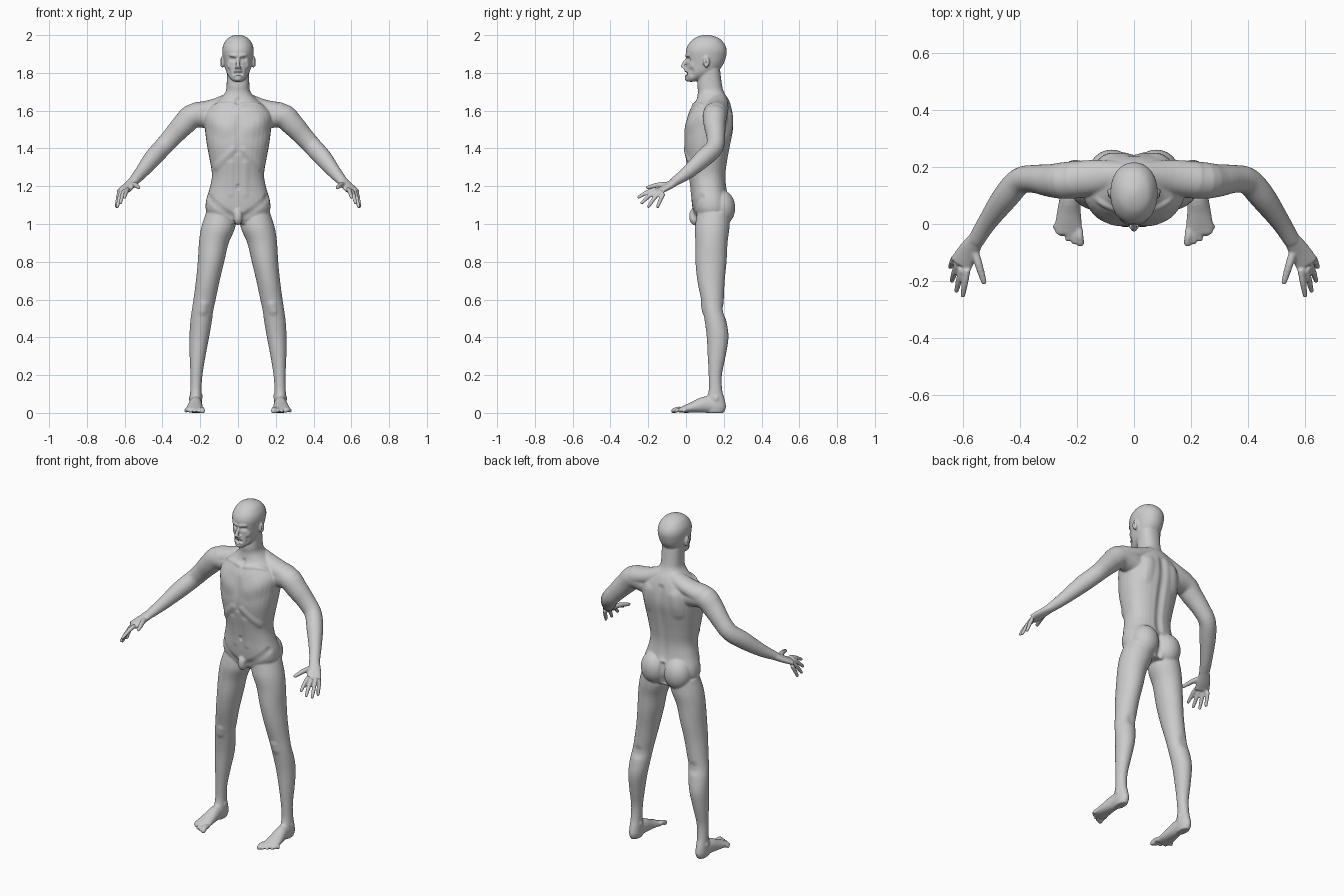
import bpy
import bmesh
from math import cos, sin, tau, copysign
from mathutils import Vector, Matrix
from mathutils.geometry import intersect_point_line

# Everything is measured in hundredths of a unit and scaled down at the end.
UNIT = 0.01
SIDES = (1, -1)

default_cube = bpy.data.objects.get("Cube")
if default_cube:
    bpy.data.objects.remove(default_cube, do_unlink=True)

skin = bpy.data.materials.new("grey skin")
skin.use_nodes = True
skin_color = (0.6, 0.6, 0.6, 1)
skin.diffuse_color = skin_color
skin.node_tree.nodes["Principled BSDF"].inputs["Base Color"].default_value = skin_color

bm = bmesh.new()


def smooth_rows(rows, steps=4):
    """Catmull-Rom interpolation through rows of numbers."""
    rows = [Vector(row) for row in rows]
    padded = [rows[0]] + rows + [rows[-1]]
    result = []
    for a, b, c, d in zip(padded, padded[1:], padded[2:], padded[3:]):
        for step in range(steps):
            t = step / steps
            result.append(b + (c - a) * (t / 2)
                          + (a * 2 - b * 5 + c * 4 - d) * (t * t / 2)
                          + (b * 3 - a - c * 3 + d) * (t * t * t / 2))
    return result + [rows[-1]]


def skin_rings(rings):
    """Closed surface through rings of points."""
    loops = [[bm.verts.new(point) for point in ring] for ring in rings]
    for low, high in zip(loops, loops[1:]):
        for i in range(len(low)):
            bm.faces.new((low[i - 1], low[i], high[i], high[i - 1]))
    bm.faces.new(loops[0][::-1])
    bm.faces.new(loops[-1])


def oval(center, u, v, power=1.0, count=32):
    ring = []
    for i in range(count):
        c, s = cos(tau * i / count), sin(tau * i / count)
        ring.append(center + u * copysign(abs(c) ** power, c)
                    + v * copysign(abs(s) ** power, s))
    return ring


def stack(rows, side=1, power=1.0):
    """Level sections: height, centre x, half width, front y, back y."""
    skin_rings([oval(Vector((side * x, (front + back) / 2, z)),
                     Vector((half, 0, 0)), Vector((0, (back - front) / 2, 0)), power)
                for z, x, half, front, back in smooth_rows(rows)])


def limb(rows, side=1):
    """Sections across a path: x, y, z, radius across, radius in height."""
    rows = smooth_rows(rows)
    rings = []
    for i, row in enumerate(rows):
        before, after = rows[max(i - 1, 0)], rows[min(i + 1, len(rows) - 1)]
        along = (after - before).to_3d().normalized()
        across = along.cross(Vector((0, 0, 1))).normalized()
        rings.append(oval(row.to_3d(), across * row[3], across.cross(along) * row[4]))
    for ring in rings:
        for point in ring:
            point.x *= side
    skin_rings(rings)


def blob(center, radii):
    matrix = Matrix.Translation(center) @ Matrix.Diagonal(radii).to_4x4()
    bmesh.ops.create_uvsphere(bm, u_segments=24, v_segments=16, radius=1, matrix=matrix)


def digit(base, tip, thick, thin, side):
    """Finger or toe, slightly arched, with a rounded tip."""
    base, tip = Vector(base), Vector(tip)
    middle = (base + tip) / 2 + Vector((0, 0, thin / 2))
    limb([(*base, thick, thick), (*middle, thick, thick), (*tip, thin, thin)], side)
    blob((side * tip.x, tip.y, tip.z), (thin, thin, thin))


# Torso and neck
stack([(100, 0, 11, 7, 21), (106, 0, 16.5, 4, 23), (112, 0, 17, 3, 23),
       (119, 0, 15, 2.5, 21.5), (126, 0, 13.8, 1.5, 21), (134, 0, 15, 0, 22),
       (142, 0, 16.5, -1, 23.5), (150, 0, 17.5, -.5, 25), (157, 0, 18, .8, 25),
       (162, 0, 15, 3, 24), (166, 0, 10, 5.5, 22.5), (170, 0, 6.6, 6.3, 20),
       (174, 0, 6, 6, 19), (182, 0, 6, 7, 18)], power=0.85)

# Head
stack([(175.3, 0, 2, 1, 4), (176.5, 0, 3.6, .2, 8), (178.5, 0, 5.2, 0, 13),
       (181, 0, 6.4, .3, 17), (185, 0, 7.3, .4, 20), (189, 0, 8, 0, 21.3),
       (192, 0, 8.3, 0, 21.6), (195, 0, 7.7, 1.2, 20.6), (198, 0, 5.8, 4, 18),
       (199.5, 0, 3.3, 7, 14.5), (200.2, 0, 1, 10, 12)], power=0.93)

# Nose, lips and chin
limb([(0, 1, 188, .8, .8), (0, -1, 185, 1, 1), (0, -2.1, 182.8, 1.1, 1)])
blob((0, .2, 180.9), (2.4, 1.1, .7))
blob((0, .2, 178.5), (2.2, 1.1, .7))
blob((0, .8, 176.8), (2.2, 1.5, 1.3))

# Loin
blob((0, 4.6, 104), (2.6, 3, 4.6))

for side in SIDES:
    # Nostril wing, ear, buttock
    blob((side * 1.1, -.7, 182.6), (.8, 1, .8))
    blob((side * 8.3, 10.8, 185.8), (1.3, 1.7, 3.1))
    blob((side * 7.8, 18.5, 108.5), (8, 7.6, 9.5))

    # Leg
    stack([(106, 9, 8, 6, 23), (98, 10.5, 9, 4.7, 23), (90, 12.8, 7.9, 5, 22),
           (80, 14.3, 7, 5, 21.5), (70, 16, 6.3, 6, 20.5), (60, 17.7, 5.9, 8, 20),
           (54, 18.8, 5.7, 9, 20), (48, 19.6, 5.7, 10, 21.5), (40, 20.5, 5.2, 11, 22.5),
           (30, 21.4, 4.2, 11.5, 21), (20, 22, 3.2, 12, 19), (12, 22.3, 3, 12, 19.2),
           (7, 22.3, 3.2, 10.5, 20.5), (3, 22.3, 3.2, 10, 21.2), (0, 22.3, 2.6, 11, 20)], side)

    # Foot and toes
    limb([(22.3, 18, 3, 3, 3), (22.4, 11, 4.4, 3.4, 4.4), (22.8, 4, 3, 4.2, 3),
          (23, -1, 1.9, 4.8, 1.9), (23, -3.5, 1.4, 4.5, 1.3)], side)
    for i in range(5):
        size = 1.4 if i == 0 else 1
        digit((19.4 + 1.8 * i, -1.5 + .4 * i, 1.6),
              (18.8 + 2.2 * i, -6.6 + .35 * i * i, 1), size, size, side)

    # Shoulder and arm
    limb([(3, 17, 165, 5, 5), (13, 16.5, 161.5, 6, 4.6), (22, 15.5, 158.5, 6.4, 6)], side)
    limb([(12, 16, 156, 6, 6), (23, 15.3, 157.5, 6.5, 6.5), (29, 15.2, 152.5, 5.8, 6),
          (35, 15.8, 146, 4.9, 5.2), (40, 15, 140.5, 4.7, 4.9), (45, 9.5, 135, 4.6, 4.8),
          (51.5, .5, 127, 3.4, 3.5), (55.5, -6, 122.5, 2.9, 2.4)], side)

    # Palm, thumb and fingers
    limb([(55, -5, 123, 2.8, 2.4), (58, -9.5, 120, 3.7, 1.9), (60.8, -14.2, 117.4, 4.2, 1.5)],
         side)
    digit((56, -9, 121), (52.6, -20.3, 119.3), 1.4, 1, side)
    for base, tip in (((58.4, -16, 118.6), (60, -25.1, 114.2)),
                      ((60.3, -15.6, 117.7), (62.2, -23.4, 111.2)),
                      ((61.9, -14, 116.9), (63.8, -19.8, 109.3)),
                      ((63, -11.8, 116.2), (64.3, -15, 109.2))):
        digit(base, tip, 1.15, .9, side)

bmesh.ops.recalc_face_normals(bm, faces=bm.faces)
mesh = bpy.data.meshes.new("body")
bm.to_mesh(mesh)
bm.free()
mesh.materials.append(skin)
body = bpy.data.objects.new("body", mesh)
bpy.context.collection.objects.link(body)
bpy.context.view_layer.objects.active = body
body.select_set(True)

# Fuse the parts into one soft surface
fuse = body.modifiers.new("fuse", "REMESH")
fuse.mode = "VOXEL"
fuse.voxel_size = 0.5
soften = body.modifiers.new("soften", "SMOOTH")
soften.factor = 0.5
soften.iterations = 7
for modifier in (fuse.name, soften.name):
    bpy.ops.object.modifier_apply(modifier=modifier)
mesh = body.data


def stroke(start, end, radius, amount):
    """Raise or press the surface along a line, on both sides."""
    normals = [vert.normal.copy() for vert in mesh.vertices]
    low, high = min(start[2], end[2]) - radius, max(start[2], end[2]) + radius
    for vert in mesh.vertices:
        if low < vert.co.z < high:
            spot = Vector((abs(vert.co.x), vert.co.y, vert.co.z))
            near, t = intersect_point_line(spot, Vector(start), Vector(end))
            near = Vector(start).lerp(Vector(end), min(max(t, 0), 1))
            fall = 1 - (spot - near).length / radius
            if fall > 0:
                vert.co += normals[vert.index] * (amount * fall * fall * (3 - 2 * fall))


# Eye sockets, eyelids, brows, mouth and cheeks
stroke((2.4, 0, 187.2), (4, 1, 187.2), 2, -1.1)
stroke((2.6, .6, 186.8), (4, 1.2, 186.8), 1.1, .5)
stroke((1.2, -.3, 189), (4.8, .8, 189.4), 1.5, .7)
stroke((0, -.8, 179.7), (2, 0, 179.5), 1.1, -1.3)
stroke((5.6, 2.8, 184.5), (4.8, 3, 183.5), 2, .4)
stroke((4.8, 3, 181), (4.5, 3, 179.5), 2.4, -.5)
stroke((9.4, 10.5, 187), (9.4, 10.5, 185), 1.1, -.7)
# Collar bones, chest, ribs and belly
stroke((2, 4, 163), (17, 9, 163.5), 2, .6)
stroke((0, 5, 165.5), (0, 5, 164), 2.5, -.8)
stroke((7, 0, 151), (11, 2, 153), 7, .7)
stroke((0, -.5, 157), (0, -1, 138), 2.5, -.5)
stroke((3, -1, 139), (12, 4, 130), 3, .5)
stroke((4, 1, 132), (4, 2, 116), 3, .4)
stroke((0, 2, 120), (0, 2, 119), 1.6, -.8)
stroke((15, 8, 114), (4, 4, 104), 3, -.6)
# Spine, shoulder blades and seat cleft
stroke((0, 25, 160), (0, 21, 117), 3.5, -1)
stroke((9, 25, 157), (11, 24, 146), 5, .8)
stroke((0, 23, 113), (0, 22, 101), 2.5, -1.5)
# Knees, calves and ankles
stroke((18, 8.5, 57), (18.6, 9, 54), 3.5, .6)
stroke((18.8, 20, 55), (18.8, 20, 53), 4, -.5)
stroke((25.2, 16, 8), (25.2, 16, 7.5), 2, .5)
stroke((19.3, 15.5, 9), (19.3, 15.5, 8.5), 2, .5)

# Flatten the soles and scale to size
for vert in mesh.vertices:
    vert.co.z = max(vert.co.z, 0)
mesh.transform(Matrix.Scale(UNIT, 4))
bpy.ops.object.shade_smooth()
